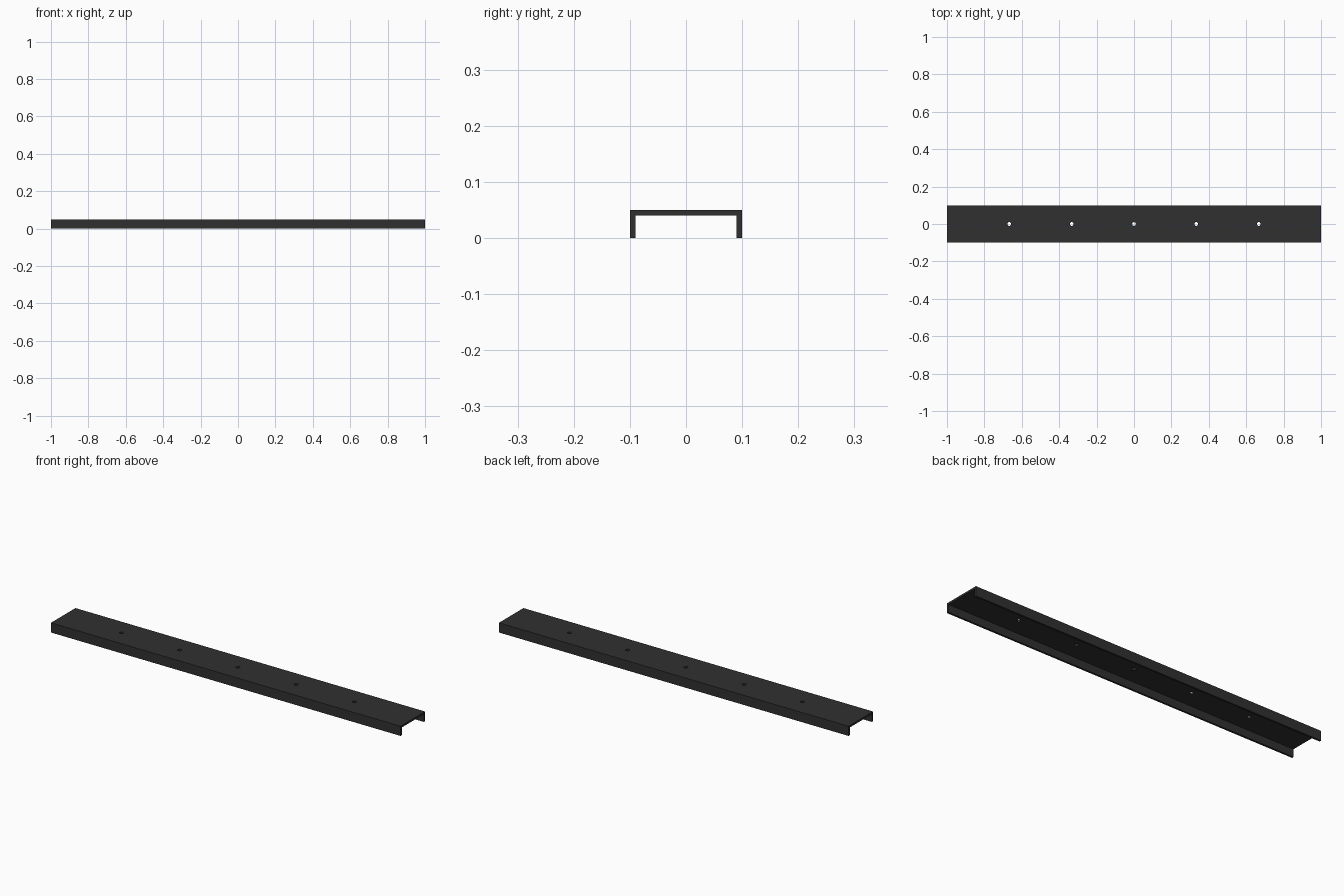
import bpy, bmesh
from mathutils import Matrix

if "Cube" in bpy.data.objects:
    bpy.data.objects.remove(bpy.data.objects["Cube"])

LENGTH, HALF_W, HEIGHT, WALL = 2.0, 0.1, 0.05, 0.01
HOLE_R, HOLES = 0.01, 5


def make_object(name, bm):
    bmesh.ops.recalc_face_normals(bm, faces=bm.faces)
    mesh = bpy.data.meshes.new(name)
    bm.to_mesh(mesh)
    bm.free()
    obj = bpy.data.objects.new(name, mesh)
    bpy.context.collection.objects.link(obj)
    return obj


# Channel: U-shaped profile extruded along x
half = [(HALF_W, HEIGHT), (HALF_W, 0), (HALF_W - WALL, 0), (HALF_W - WALL, HEIGHT - WALL)]
profile = half + [(-y, z) for y, z in reversed(half)]
bm = bmesh.new()
face = bm.faces.new([bm.verts.new((-LENGTH / 2, y, z)) for y, z in profile])
ext = bmesh.ops.extrude_face_region(bm, geom=[face])
moved = [v for v in ext["geom"] if isinstance(v, bmesh.types.BMVert)]
bmesh.ops.translate(bm, verts=moved, vec=(LENGTH, 0, 0))
channel = make_object("channel_rail", bm)

# Row of evenly spaced screw holes through the web
bm = bmesh.new()
for i in range(HOLES):
    x = -LENGTH / 2 + LENGTH * (i + 1) / (HOLES + 1)
    bmesh.ops.create_cone(bm, cap_ends=True, segments=32, radius1=HOLE_R, radius2=HOLE_R,
                          depth=0.04, matrix=Matrix.Translation((x, 0, HEIGHT - WALL / 2)))
cutter = make_object("hole_cutter", bm)
cutter.hide_render = True

mod = channel.modifiers.new("screw_holes", 'BOOLEAN')
mod.operation = 'DIFFERENCE'
mod.solver = 'EXACT'
mod.object = cutter
bpy.context.view_layer.objects.active = channel
channel.select_set(True)
bpy.ops.object.modifier_apply(modifier=mod.name)
bpy.data.objects.remove(cutter)

# Dark metal finish
mat = bpy.data.materials.new("dark_metal")
mat.diffuse_color = (0.03, 0.03, 0.03, 1)
mat.use_nodes = True
mat.node_tree.nodes["Principled BSDF"].inputs["Base Color"].default_value = mat.diffuse_color
channel.data.materials.clear()
channel.data.materials.append(mat)
bpy.ops.object.shade_smooth_by_angle()
